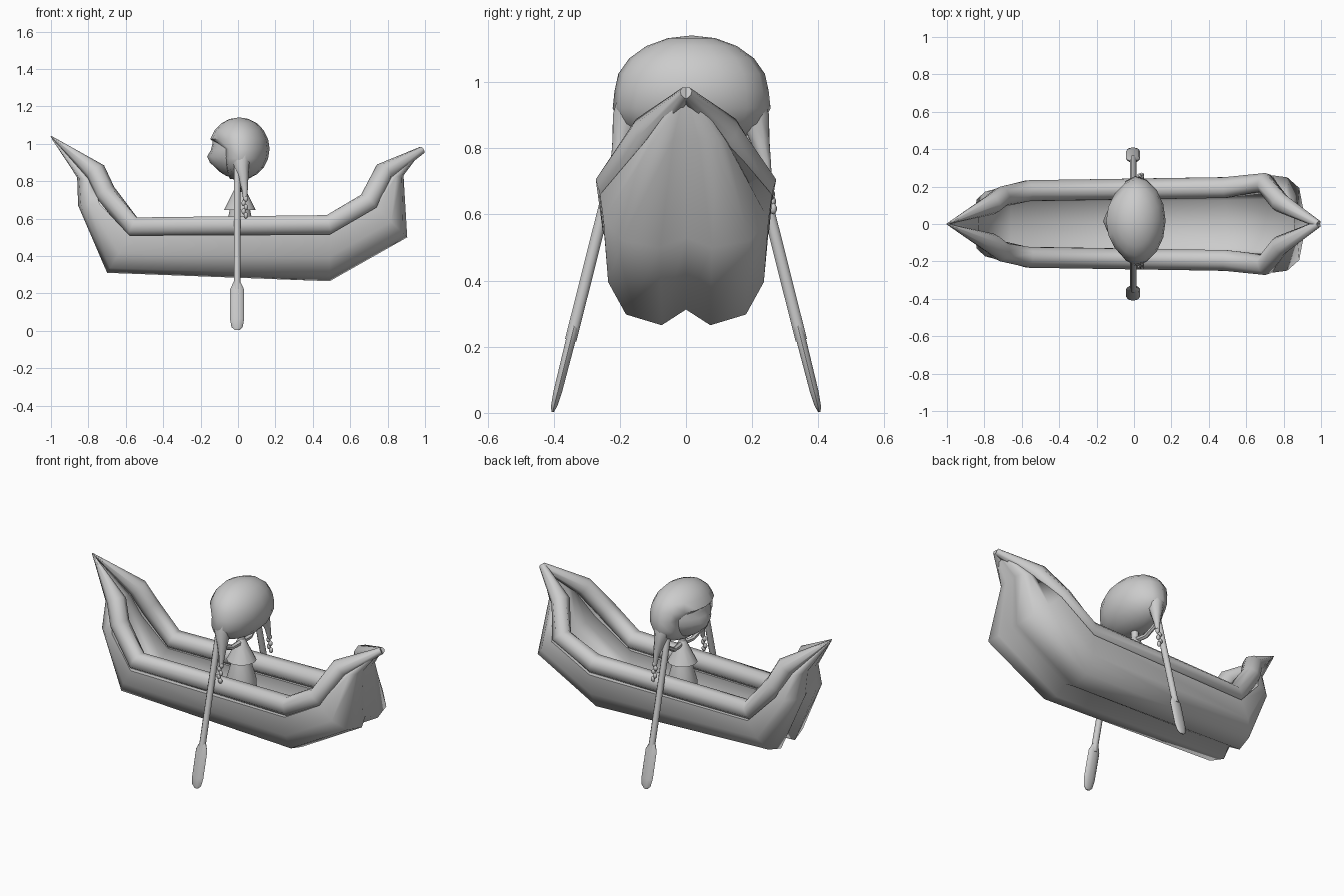
import bpy, bmesh, math
from mathutils import Vector

cube = bpy.data.objects.get("Cube")
if cube:
    bpy.data.objects.remove(cube, do_unlink=True)

grey = bpy.data.materials.new("plain grey")
grey.use_nodes = True
COLOUR = (0.6, 0.6, 0.6, 1)
grey.diffuse_color = COLOUR
grey.node_tree.nodes["Principled BSDF"].inputs["Base Color"].default_value = COLOUR


def finish(name, bm, angle):
    bmesh.ops.recalc_face_normals(bm, faces=bm.faces)
    mesh = bpy.data.meshes.new(name)
    bm.to_mesh(mesh)
    bm.free()
    ob = bpy.data.objects.new(name, mesh)
    bpy.context.collection.objects.link(ob)
    mesh.materials.append(grey)
    bpy.ops.object.select_all(action='DESELECT')
    ob.select_set(True)
    bpy.context.view_layer.objects.active = ob
    bpy.ops.object.shade_smooth_by_angle(angle=math.radians(angle))


def loft(name, rings, angle=50):
    """Skin a row of closed rings and cap both ends."""
    bm = bmesh.new()
    rows = [[bm.verts.new(p) for p in ring] for ring in rings]
    n = len(rows[0])
    for a, b in zip(rows, rows[1:]):
        for i in range(n):
            j = (i + 1) % n
            bm.faces.new((a[i], a[j], b[j], b[i]))
    bm.faces.new(rows[0])
    bm.faces.new(rows[-1])
    finish(name, bm, angle)


def tube(name, path, sides=8):
    """Sweep a round section along (x, y, z, radius) points."""
    pts = [Vector(p[:3]) for p in path]
    rings = []
    for i, p in enumerate(pts):
        before = (p - pts[max(i - 1, 0)]).normalized()
        after = (pts[min(i + 1, len(pts) - 1)] - p).normalized()
        along = (before + after).normalized()
        ref = Vector((0, 0, 1)) if abs(along.z) < 0.85 else Vector((1, 0, 0))
        u = along.cross(ref).normalized()
        v = u.cross(along)
        r = path[i][3]
        rings.append([p + u * r * math.cos(t) + v * r * math.sin(t)
                      for t in (math.tau * (k + 0.5) / sides for k in range(sides))])
    loft(name, rings)


def ball(name, centre, size, seg=16, rows=10, shape=None):
    bm = bmesh.new()
    bmesh.ops.create_uvsphere(bm, u_segments=seg, v_segments=rows, radius=1)
    for v in bm.verts:
        if shape:
            shape(v.co)
        v.co = Vector(centre) + Vector([a * b for a, b in zip(v.co, size)])
    finish(name, bm, 60)


# Hull: bottom x, bottom z, rim x, rim z, half width at each station
stations = [
    (-0.995, 1.025, -0.99, 1.035, 0.006),
    (-0.86, 0.82, -0.78, 0.80, 0.115),
    (-0.855, 0.67, -0.74, 0.68, 0.18),
    (-0.70, 0.31, -0.58, 0.51, 0.225),
    (0.49, 0.265, 0.49, 0.515, 0.245),
    (0.905, 0.50, 0.74, 0.66, 0.26),
    (0.885, 0.83, 0.81, 0.82, 0.125),
    (0.985, 0.965, 0.98, 0.975, 0.015),
]
# Section as (width share, height share), double-lobed below, flat floor inside
outer = [(1, 1), (0.96, 0.52), (0.74, 0.13), (0.3, 0), (0, 0.19)]
inner = [(0.62, 1), (0.66, 0.6), (0.52, 0.35), (0, 0.34)]


def both_sides(half):
    return [(-y, h) for y, h in half] + [(y, h) for y, h in half[-2::-1]]


section = both_sides(outer) + [(-y, h) for y, h in both_sides(inner)]
loft("hull", [[(bx + (tx - bx) * h, w * y, bz + (tz - bz) * h) for y, h in section]
              for bx, bz, tx, tz, w in stations], 85)

# Rounded gunwales that rise and meet at both ends
rail = [(-1.0, 0.0, 1.04, 0.003), (-0.76, 0.105, 0.85, 0.056), (-0.71, 0.145, 0.74, 0.056),
        (-0.565, 0.178, 0.556, 0.06), (0.49, 0.195, 0.565, 0.06),
        (0.70, 0.218, 0.69, 0.057), (0.78, 0.115, 0.85, 0.054), (0.985, 0.0, 0.967, 0.02)]

for side, label in ((-1, "front"), (1, "back")):
    tube(label + "_rail", [(x, y * side, z, r) for x, y, z, r in rail])

    # Oar: shaft with a wide flat blade
    top, low = Vector((-0.005, 0.185 * side, 0.87)), Vector((-0.005, 0.403 * side, 0.003))
    tube(label + "_oar_shaft", [(*top, 0.019), (*top.lerp(low, 0.75), 0.019)])
    steps = [(0.70, 0.018, 0.016), (0.75, 0.038, 0.016), (0.93, 0.038, 0.014),
             (0.98, 0.03, 0.01), (1.0, 0.012, 0.004)]
    blade = []
    for t, wide, thick in steps:
        c = top.lerp(low, t)
        blade.append([c + Vector((wide * math.cos(a), thick * math.sin(a), 0))
                      for a in (math.tau * k / 10 for k in range(10))])
    loft(label + "_oar_blade", blade)

    # Arm reaching to the oar handle
    tube(label + "_arm", [(0.01, 0.02 + 0.02 * side, 0.755, 0.016),
                          (0.005, 0.02 + 0.09 * side, 0.75, 0.014),
                          (-0.005, 0.195 * side, 0.80, 0.013)], 6)

    # Hair lock draped over the ear and tapering into a braid
    lock_y = 0.015 + 0.215 * side
    tube(label + "_hair_lock", [(0.02, 0.015 + 0.17 * side, 0.95, 0.055),
                                (0.018, 0.015 + 0.195 * side, 0.89, 0.046),
                                (0.028, lock_y - 0.005 * side, 0.82, 0.03),
                                (0.036, lock_y + 0.01 * side, 0.76, 0.018),
                                (0.038, lock_y + 0.02 * side, 0.70, 0.011)])
    for k in range(5):
        ball(label + "_braid_knot", (0.036 + 0.006 * (-1) ** k,
                                     lock_y + side * (0.022 + 0.003 * k), 0.705 - 0.022 * k),
             (0.013, 0.011, 0.017), 6, 5)


# Head: rounded face with a shallow brow, small nose and chin
def head_shape(co):
    co.y *= 1 - 0.12 * max(0, -co.x)
    if co.x < -0.5:
        co.x += 0.08 * math.exp(-((co.z - 0.15) / 0.25) ** 2)
        co.x -= 0.14 * math.exp(-((co.z + 0.3) / 0.2) ** 2 - (co.y / 0.25) ** 2)


ball("head", (0.0, 0.015, 0.965), (0.152, 0.18, 0.15), 20, 14, head_shape)


# Hair: a full cap with a fringe, cut back around the face, wide at the ears
def hair_shape(co):
    if co.x < -0.3 and co.z < 0.3:
        co.x = -0.3 + (co.x + 0.3) * 0.3
    co.y *= (1 + 0.25 * max(0, -co.z)) * (1 - 0.12 * max(0, -co.x))


ball("hair", (0.006, 0.017, 0.973), (0.163, 0.233, 0.168), 16, 10, hair_shape)


# Figure: neck, flared cape and skirt turned around the upright axis
def turned(name, profile, sides=12):
    loft(name, [[(0.01 + r * math.cos(a), 0.02 + r * math.sin(a), z)
                 for a in (math.tau * k / sides for k in range(sides))]
                for r, z in profile])


turned("neck", [(0.022, 0.85), (0.02, 0.73)])
turned("cape", [(0.018, 0.78), (0.04, 0.735), (0.085, 0.645), (0.05, 0.65)])
turned("skirt", [(0.05, 0.67), (0.06, 0.62), (0.085, 0.53), (0.09, 0.35)])
